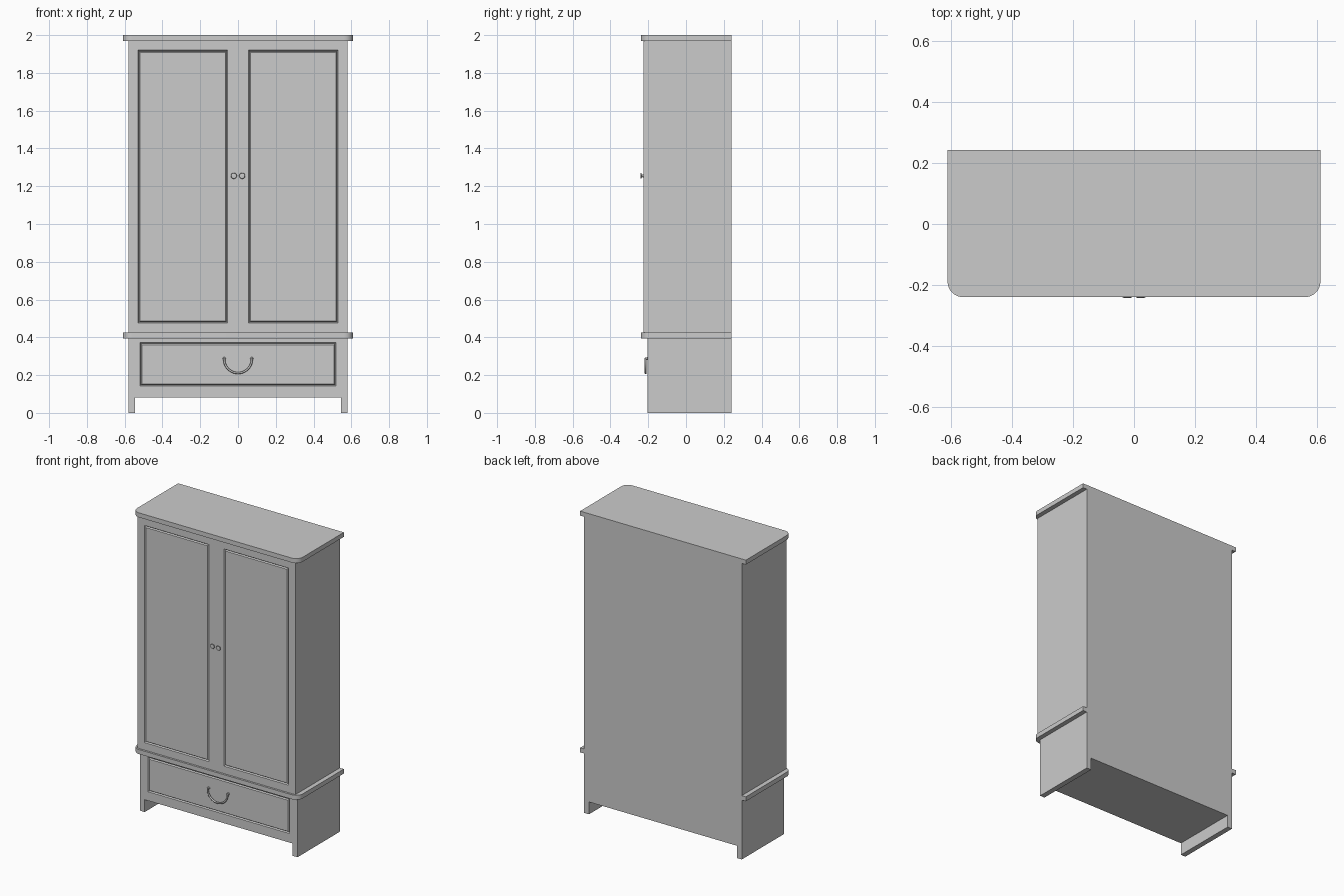
import bpy, bmesh, math
from mathutils import Matrix

if "Cube" in bpy.data.objects:
    bpy.data.objects.remove(bpy.data.objects["Cube"])

BACK = 0.242


def finish(name, bm, smooth=False):
    bmesh.ops.recalc_face_normals(bm, faces=bm.faces)
    me = bpy.data.meshes.new(name)
    bm.to_mesh(me)
    bm.free()
    ob = bpy.data.objects.new(name, me)
    bpy.context.collection.objects.link(ob)
    if smooth:
        bpy.context.view_layer.objects.active = ob
        ob.select_set(True)
        bpy.ops.object.shade_smooth_by_angle(angle=math.radians(35))
        ob.select_set(False)
    return ob


def panelled_box(name, xs, zs, front, panels, skip=()):
    """Box whose front is a grid; panel cells get a moulded groove, skipped cells stay open."""
    bm = bmesh.new()
    v = [[bm.verts.new((x, front, z)) for z in zs] for x in xs]
    cells = {}
    for i in range(len(xs) - 1):
        for j in range(len(zs) - 1):
            if (i, j) not in skip:
                cells[i, j] = bm.faces.new((v[i][j], v[i + 1][j], v[i + 1][j + 1], v[i][j + 1]))
    bmesh.ops.delete(bm, geom=[p for p in bm.verts if not p.link_faces], context='VERTS')
    # duplicate the front as the back and wall the border
    fronts = list(cells.values())
    border = [e for e in bm.edges if e.is_boundary]
    back = {p: bm.verts.new((p.co.x, BACK, p.co.z)) for p in list(bm.verts)}
    for f in fronts:
        bm.faces.new([back[p] for p in reversed(f.verts)])
    for e in border:
        a, b = e.verts
        bm.faces.new((a, b, back[b], back[a]))
    bmesh.ops.recalc_face_normals(bm, faces=bm.faces)
    picked = [cells[c] for c in panels]
    for depth in (-0.008, 0.008):
        bmesh.ops.inset_individual(bm, faces=picked, thickness=0.008, depth=depth)
    return finish(name, bm)


def rounded_board(name, z0, z1, half=0.61, front=-0.239, r=0.05, n=8):
    """Slab with rounded front corners."""
    pts = []
    for k in range(n + 1):
        a = math.pi / 2 * k / n
        pts.append((half - r + r * math.sin(a), front + r - r * math.cos(a)))
    pts.append((half, BACK))
    outline = pts + [(-x, y) for x, y in reversed(pts)]
    bm = bmesh.new()
    f = bm.faces.new([bm.verts.new((x, y, z0)) for x, y in outline])
    ext = bmesh.ops.extrude_face_region(bm, geom=[f])['geom']
    bmesh.ops.translate(bm, vec=(0, 0, z1 - z0),
                        verts=[g for g in ext if isinstance(g, bmesh.types.BMVert)])
    return finish(name, bm, True)


def turned(name, x, y, z, profile, n=20):
    """Lathed part pointing to -y; profile is (radius, distance forward)."""
    bm = bmesh.new()
    rings = [[bm.verts.new((x + r * math.cos(2 * math.pi * k / n), y - d,
                            z + r * math.sin(2 * math.pi * k / n))) for k in range(n)]
             for r, d in profile]
    for a, b in zip(rings, rings[1:]):
        for k in range(n):
            bm.faces.new((a[k], a[(k + 1) % n], b[(k + 1) % n], b[k]))
    bm.faces.new(rings[0])
    bm.faces.new(rings[-1])
    return finish(name, bm, True)


# Carcass with the two door panels
panelled_box("door_cabinet", [-0.58, -0.53, -0.055, 0.055, 0.53, 0.58],
             [0.425, 0.475, 1.92, 1.97], -0.226, [(1, 1), (3, 1)])

# Drawer base with side feet running front to back
panelled_box("drawer_base", [-0.58, -0.545, -0.52, 0.52, 0.545, 0.58],
             [0, 0.082, 0.142, 0.372, 0.395], -0.203, [(2, 2)],
             skip={(1, 0), (2, 0), (3, 0)})

# Top and middle boards
rounded_board("top_board", 1.97, 2.0)
rounded_board("middle_board", 0.395, 0.425)

# Door knobs
for side, x in (("left", -0.022), ("right", 0.022)):
    turned(side + "_door_knob", x, -0.224, 1.255,
           [(0.008, 0), (0.007, 0.010), (0.0145, 0.012), (0.016, 0.014),
            (0.014, 0.017), (0.008, 0.018)])

# Drawer pull: half-round bar hanging from two posts
curve = bpy.data.curves.new("drawer_pull", 'CURVE')
curve.dimensions = '3D'
curve.bevel_depth = 0.0055
curve.bevel_resolution = 2
curve.use_fill_caps = True
spline = curve.splines.new('POLY')
path = [(-0.073, 0.291)] + [(-0.073 * math.cos(math.pi * k / 20), 0.283 - 0.072 * math.sin(math.pi * k / 20))
                            for k in range(21)] + [(0.073, 0.291)]
spline.points.add(len(path) - 1)
for p, (x, z) in zip(spline.points, path):
    p.co = (x, -0.214, z, 1)
bpy.context.collection.objects.link(bpy.data.objects.new("drawer_pull", curve))
for side, x in (("left", -0.073), ("right", 0.073)):
    turned(side + "_pull_post", x, -0.201, 0.287,
           [(0.0085, 0), (0.0085, 0.004), (0.006, 0.006), (0.006, 0.014), (0.003, 0.018)], 12)
